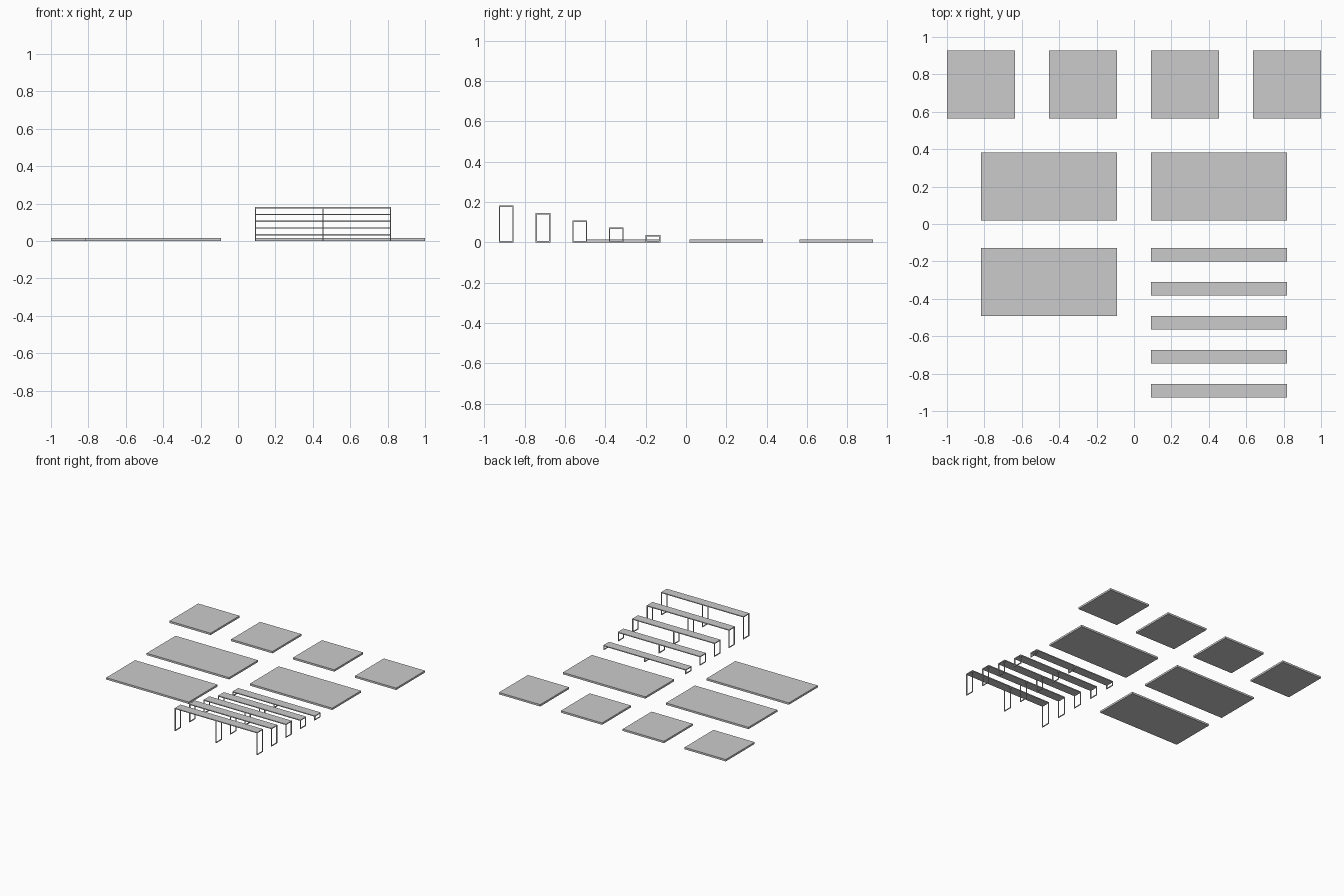
import bpy, bmesh
from mathutils import Matrix, Vector

if "Cube" in bpy.data.objects:
    bpy.data.objects.remove(bpy.data.objects["Cube"])

U = 2 / 11      # layout module
T = 0.007       # plank thickness
B = 0.006       # frame bar thickness


def add_box(bm, lo, hi):
    lo, hi = Vector(lo), Vector(hi)
    m = Matrix.Translation((lo + hi) / 2) @ Matrix.Diagonal((*(hi - lo), 1))
    bmesh.ops.create_cube(bm, size=1, matrix=m)


def make(name, boxes):
    bm = bmesh.new()
    for lo, hi in boxes:
        add_box(bm, lo, hi)
    mesh = bpy.data.meshes.new(name)
    bm.to_mesh(mesh)
    bm.free()
    bpy.context.collection.objects.link(bpy.data.objects.new(name, mesh))


def platform(name, x, y, w):
    make(name, [((x, y, 0), (x + w, y + 2 * U, 0.015))])


# Row of square platforms
for i in range(4):
    platform(f"square_platform_{i + 1}", -1 + 3 * U * i, 3.1 * U, 2 * U)

# Long platforms
for i, (x, y) in enumerate([(-4.5, 0.1), (0.5, 0.1), (-4.5, -2.7)]):
    platform(f"long_platform_{i + 1}", x * U, y * U, 4 * U)

# Benches of rising height, each on three closed rectangular frames
x0, x1, depth = 0.5 * U, 4.5 * U, 0.4 * U
for k in range(1, 6):
    y1 = -0.7 * U - (k - 1) * U
    y0 = y1 - depth
    h = 0.2 * U * k
    make(f"bench_top_{k}", [((x0, y0, h - T), (x1, y1, h))])
    frames = []
    for x in (x0, (x0 + x1 - B) / 2, x1 - B):
        frames += [((x, y0, 0), (x + B, y0 + B, h - T)),
                   ((x, y1 - B, 0), (x + B, y1, h - T)),
                   ((x, y0 + B, 0), (x + B, y1 - B, B))]
    make(f"bench_legs_{k}", frames)
